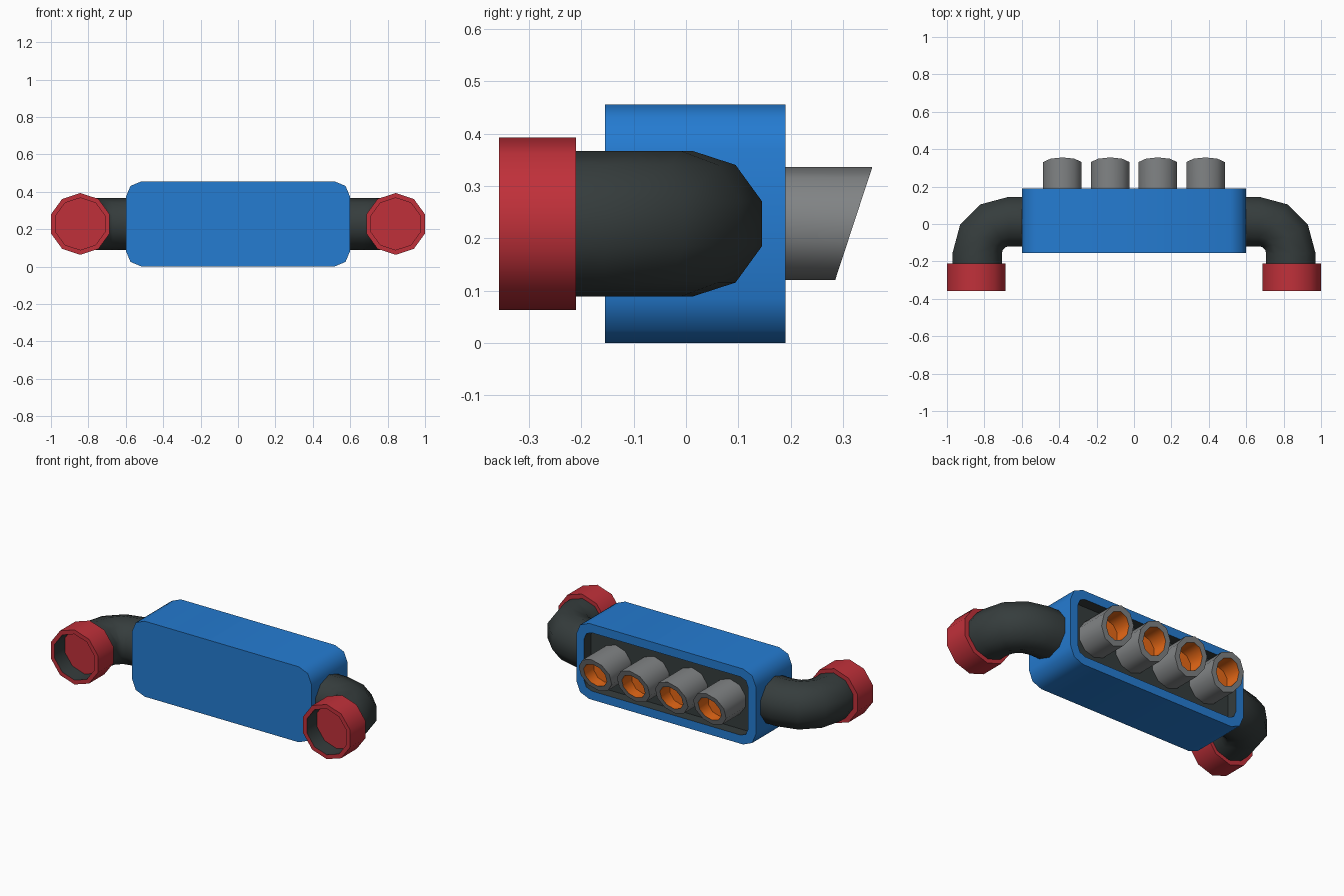
import bpy, bmesh, math
from mathutils import Vector

if "Cube" in bpy.data.objects:
    bpy.data.objects.remove(bpy.data.objects["Cube"])


def material(name, rgb):
    m = bpy.data.materials.new(name)
    m.diffuse_color = (*rgb, 1)
    m.use_nodes = True
    m.node_tree.nodes["Principled BSDF"].inputs["Base Color"].default_value = m.diffuse_color
    return m


BLUE = material("blue", (0.018, 0.20, 0.64))
RED = material("red", (0.53, 0.03, 0.042))
DARK = material("dark_grey", (0.036, 0.046, 0.046))
GREY = material("mid_grey", (0.22, 0.23, 0.235))
ORANGE = material("orange", (0.80, 0.14, 0.008))

CZ = 0.228      # height of the common axis
SIDES = 10


def loft(name, rings, mats, band_ids, start_id=0, end_id=0):
    """Bridge rings of points; one material index per band, closed at both ends."""
    bm = bmesh.new()
    loops = [[bm.verts.new(p) for p in ring] for ring in rings]
    n = len(loops[0])
    for a, b, mid in zip(loops, loops[1:], band_ids):
        for i in range(n):
            j = (i + 1) % n
            bm.faces.new((a[i], a[j], b[j], b[i])).material_index = mid
    bm.faces.new(loops[0]).material_index = start_id
    bm.faces.new(loops[-1]).material_index = end_id
    bmesh.ops.recalc_face_normals(bm, faces=bm.faces)
    me = bpy.data.meshes.new(name)
    bm.to_mesh(me)
    bm.free()
    for m in mats:
        me.materials.append(m)
    ob = bpy.data.objects.new(name, me)
    bpy.context.collection.objects.link(ob)
    bpy.ops.object.select_all(action='DESELECT')
    ob.select_set(True)
    bpy.context.view_layer.objects.active = ob
    bpy.ops.object.shade_smooth_by_angle(angle=math.radians(50))
    return ob


def circle(cx, y, r, slope=0.0):
    """Ten-sided ring facing y; slope leans it so the top reaches further back."""
    pts = []
    for i in range(SIDES):
        a = 2 * math.pi * i / SIDES
        dz = r * math.cos(a)
        pts.append((cx + r * math.sin(a), y + slope * dz, CZ + dz))
    return pts


def rounded_rect(y, hw, hh, r):
    pts = []
    for k, (sx, sz) in enumerate(((1, 1), (-1, 1), (-1, -1), (1, -1))):
        for s in range(3):
            a = math.pi / 2 * (k + s / 2)
            pts.append((sx * (hw - r) + r * math.cos(a), y,
                        CZ + sz * (hh - r) + r * math.sin(a)))
    return pts


# Main body with a dark recess in its back
inset = 0.052
loft("body",
     [rounded_rect(-0.155, 0.6, 0.228, 0.085),
      rounded_rect(0.19, 0.6, 0.228, 0.085),
      rounded_rect(0.19, 0.6 - inset, 0.228 - inset, 0.05),
      rounded_rect(0.125, 0.6 - inset, 0.228 - inset, 0.05)],
     [BLUE, DARK], [0, 0, 1], 0, 1)

# Four slanted exhaust nozzles with orange bores
slope = 0.0355 / 0.108
for i in range(4):
    x = -0.3825 + 0.255 * i
    loft(f"nozzle_{i + 1}",
         [circle(x, 0.12, 0.108),
          circle(x, 0.3205, 0.108, slope),
          circle(x, 0.3205, 0.076, slope),
          circle(x, 0.23, 0.076)],
         [GREY, ORANGE], [0, 0, 1], 0, 1)

# Bent side pipes and their open end caps
for side, s in (("right", 1), ("left", -1)):
    bend = Vector((0.67, -0.155))
    path = [(Vector((0.58, 0.013)), 0)]
    path += [(bend + 0.168 * Vector((math.sin(t), math.cos(t))), t)
             for t in (math.radians(30 * k) for k in range(4))]
    path.append((Vector((0.838, -0.225)), math.pi / 2))
    rings = []
    for p, t in path:
        out = Vector((math.sin(t), math.cos(t)))
        ring = []
        for i in range(SIDES):
            a = 2 * math.pi * i / SIDES
            q = p + out * 0.139 * math.sin(a)
            ring.append((s * q.x, q.y, CZ + 0.139 * math.cos(a)))
        rings.append(ring)
    loft(f"{side}_pipe", rings, [DARK], [0] * 5)

    cx = s * 0.843
    loft(f"{side}_end_cap",
         [circle(cx, -0.21, 0.165), circle(cx, -0.357, 0.165),
          circle(cx, -0.357, 0.139), circle(cx, -0.26, 0.139)],
         [RED, DARK], [0, 0, 1], 0, 0)
